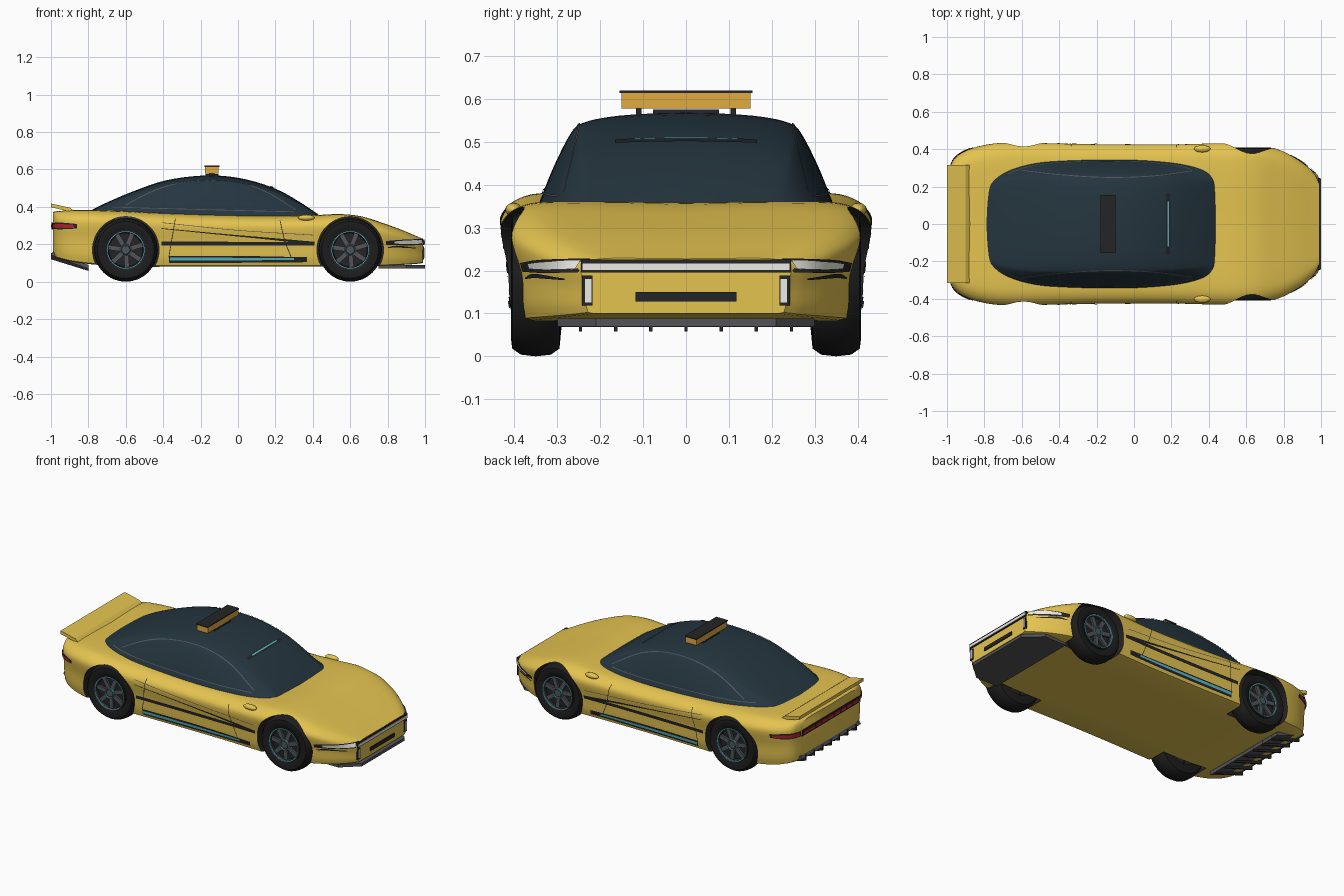
import bpy, bmesh
from math import sin, cos, pi, radians
from mathutils import Vector, Matrix
from mathutils.bvhtree import BVHTree

if "Cube" in bpy.data.objects:
    bpy.data.objects.remove(bpy.data.objects["Cube"])

def mat(name, r, g, b):
    m = bpy.data.materials.new(name)
    m.diffuse_color = (r, g, b, 1)
    m.use_nodes = True
    m.node_tree.nodes["Principled BSDF"].inputs["Base Color"].default_value = m.diffuse_color
    return m

YELLOW, GLASS = mat("yellow_paint", .78, .55, .08), mat("dark_glass", .018, .036, .05)
BLACK, TYRE = mat("black_trim", .018, .018, .02), mat("rubber", .012, .012, .012)
GREY, CYAN = mat("grey_metal", .09, .09, .1), mat("cyan_light", .1, .5, .6)
WHITE, RED = mat("white_light", .85, .85, .8), mat("red_light", .45, .02, .03)
ORANGE = mat("orange_light", .75, .4, .05)

def finish(name, bm, m, mirror=False, smooth=40):
    bmesh.ops.recalc_face_normals(bm, faces=bm.faces)
    me = bpy.data.meshes.new(name)
    bm.to_mesh(me)
    bm.free()
    o = bpy.data.objects.new(name, me)
    bpy.context.collection.objects.link(o)
    me.materials.append(m)
    if smooth:
        shade(o, smooth)
    if mirror:
        md = o.modifiers.new("mirror", 'MIRROR')
        md.use_axis = (False, True, False)
    return o

def shade(o, angle):
    bpy.ops.object.select_all(action='DESELECT')
    o.select_set(True)
    bpy.context.view_layer.objects.active = o
    bpy.ops.object.shade_smooth_by_angle(angle=radians(angle))

def spline(pts, n):
    """Catmull-Rom through tuples of any size."""
    P = [Vector(p) for p in pts]
    out = []
    for i in range(len(P) - 1):
        b, c = P[i], P[i + 1]
        a = P[i - 1] if i else b * 2 - c
        d = P[i + 2] if i + 2 < len(P) else c * 2 - b
        for k in range(n):
            t = k / n
            out.append(.5 * (2 * b + (c - a) * t + (2 * a - 5 * b + 4 * c - d) * t * t
                             + (3 * b - a - 3 * c + d) * t ** 3))
    return out + [P[-1]]

def loft(stations, section, n=5):
    """Skin of half sections (y share, z share), stations are (x, width, top, bottom)."""
    bm, rings = bmesh.new(), []
    for x, w, zt, zb in spline(stations, n):
        half = [(w * y, zb + (zt - zb) * z) for y, z in section]
        ring = half + [(-y, z) for y, z in reversed(half[1:-1])]
        rings.append([bm.verts.new((x, y, z)) for y, z in ring])
    for a, b in zip(rings, rings[1:]):
        for i in range(len(a)):
            j = (i + 1) % len(a)
            bm.faces.new((a[i], a[j], b[j], b[i]))
    bm.faces.new(rings[0])
    bm.faces.new(rings[-1])
    return bm

def boxes(name, items, m, mirror=False):
    """items: (centre, size, pitch about y)"""
    bm = bmesh.new()
    for c, s, *r in items:
        M = Matrix.Translation(c) @ Matrix.Rotation(r[0] if r else 0, 4, 'Y') @ Matrix.Diagonal((*s, 1))
        bmesh.ops.create_cube(bm, size=1, matrix=M)
    return finish(name, bm, m, mirror, 0)

def prism(name, pts, depth, m):
    """Extrude an outline of 3D points."""
    bm = bmesh.new()
    f = bm.faces.new([bm.verts.new(p) for p in pts])
    g = bmesh.ops.extrude_face_region(bm, geom=[f])['geom']
    bmesh.ops.translate(bm, vec=depth, verts=[v for v in g if isinstance(v, bmesh.types.BMVert)])
    return finish(name, bm, m, False, 0)

def lathe(name, prof, cx, m, seg=40, closed=False):
    """Revolve (radius, y) about a wheel axle."""
    bm, rings = bmesh.new(), []
    for i in range(seg):
        a = 2 * pi * i / seg
        rings.append([bm.verts.new((cx + r * cos(a), y, .17 + r * sin(a))) for r, y in prof])
    for i in range(seg):
        a, b = rings[i], rings[(i + 1) % seg]
        for k in range(len(prof) - (not closed)):
            j = (k + 1) % len(prof)
            bm.faces.new((a[k], a[j], b[j], b[k]))
    bmesh.ops.remove_doubles(bm, verts=bm.verts, dist=1e-5)
    return finish(name, bm, m, True)

def ribbon(name, tree, path, m, axis='y', lift=.003, n=6):
    """Trim strip laid on a surface; path holds (u, v, half width)."""
    P = spline(path, n)
    bm, prev = bmesh.new(), None
    for i, (u, v, h) in enumerate(P):
        t = (P[min(i + 1, len(P) - 1)] - P[max(i - 1, 0)]).to_2d().normalized()
        row = []
        for s in (1, -1):
            a, b = u - t.y * h * s, v + t.x * h * s
            o, d = ((a, 2, b), (0, -1, 0)) if axis == 'y' else ((a, b, 2), (0, 0, -1))
            hit, nrm, _, _ = tree.ray_cast(Vector(o), Vector(d))
            if hit:
                row.append(bm.verts.new(hit + nrm * lift))
        if len(row) < 2:
            prev = None
            continue
        if prev:
            bm.faces.new((prev[0], prev[1], row[1], row[0]))
        prev = row
    return finish(name, bm, m, True)

# Body shell
sec = [(0, 0), (.5, 0), (.88, 0)] + [tuple(p) for p in spline(
    [(.93, .02), (.955, .18), (.965, .45), (1, .74), (.975, .86), (.9, .945), (.78, .985), (.5, .99), (0, .98)], 3)]
body_bm = loft([(-.99, .28, .375, .145), (-.96, .35, .38, .125), (-.88, .40, .385, .105), (-.75, .43, .385, .09),
                (-.6, .435, .38, .08), (-.4, .43, .37, .08), (-.1, .425, .36, .08), (.2, .425, .355, .08),
                (.4, .43, .358, .08), (.54, .432, .364, .08), (.66, .425, .352, .08), (.78, .395, .314, .085),
                (.88, .342, .277, .09), (.95, .287, .247, .095), (.99, .245, .23, .1)], sec)
bmesh.ops.recalc_face_normals(body_bm, faces=body_bm.faces)
body_tree = BVHTree.FromBMesh(body_bm)
body = finish("body", body_bm, YELLOW, smooth=0)

# Wheel arches
for cx in (-.6, .6):
    for s in (-1, 1):
        bm = bmesh.new()
        bmesh.ops.create_cone(bm, cap_ends=True, segments=48, radius1=.178, radius2=.178, depth=.3,
                              matrix=Matrix.Translation((cx, s * .425, .17)) @ Matrix.Rotation(pi / 2, 4, 'X'))
        cutter = finish("arch_cutter", bm, BLACK, smooth=0)
        cutter.hide_render = True
        md = body.modifiers.new("arch", 'BOOLEAN')
        md.operation, md.solver, md.object, md.material_mode = 'DIFFERENCE', 'EXACT', cutter, 'TRANSFER'
        bpy.context.view_layer.objects.active = body
        bpy.ops.object.modifier_apply(modifier="arch")
        bpy.data.objects.remove(cutter)
shade(body, 35)

# Glass canopy
csec = [(0, 0)] + [tuple(p) for p in spline(
    [(1, 0), (.88, .45), (.76, .8), (.68, .9), (.5, .96), (.25, .99), (0, 1)], 4)]
glass_bm = loft([(-.8, .265, .374, .33), (-.7, .315, .424, .33), (-.55, .345, .487, .33), (-.38, .352, .543, .33),
                 (-.17, .353, .568, .33), (.02, .35, .552, .33), (.2, .338, .497, .33), (.34, .32, .42, .33),
                 (.45, .30, .345, .33)], csec)
bmesh.ops.recalc_face_normals(glass_bm, faces=glass_bm.faces)
glass_tree = BVHTree.FromBMesh(glass_bm)
finish("canopy", glass_bm, GLASS)
ribbon("window_arch_line", glass_tree, [(-.6, .285, .002), (-.4, .262, .002), (-.15, .248, .002), (.1, .255, .002),
                                        (.31, .282, .002)], GREY, 'z')
ribbon("window_base_line", glass_tree, [(-.67, .397, .002), (-.2, .385, .002), (.3, .372, .002)], GREY)

# Wheels
for nm, cx in (("rear", -.6), ("front", .6)):
    lathe(nm + "_tyre", [(.1, .395), (.13, .408), (.152, .405), (.166, .385), (.17, .35), (.166, .315),
                         (.152, .295), (.1, .29)], cx, TYRE, 32, True)
    lathe(nm + "_rim", [(0, .385), (.09, .385), (.095, .402), (.108, .406), (.108, .39)], cx, BLACK)
    lathe(nm + "_hub", [(0, .404), (.022, .404), (.028, .385)], cx, GREY, 20)
    for r in (.028, .095):
        lathe(nm + "_glow_ring", [(r, .40), (r, .408), (r + .005, .408), (r + .005, .40)], cx, CYAN)
    boxes(nm + "_spokes", [((cx + .06 * cos(a), .391, .17 + .06 * sin(a)), (.072, .012, .026), -a)
                           for a in (2 * pi * i / 7 + .3 for i in range(7))], GREY, True)

# Side trim
ribbon("side_stripe", body_tree, [(-.41, .205, .010), (0, .204, .010), (.41, .204, .009)], BLACK)
ribbon("side_crease", body_tree, [(-.41, .285, .002), (-.1, .255, .003), (.15, .232, .005), (.41, .206, .008)], BLACK)
ribbon("belt_crease", body_tree, [(-.41, .315, .0015), (0, .275, .0015), (.4, .25, .0015)], GREY)
ribbon("rear_door_line", body_tree, [(-.335, .335, .002), (-.355, .22, .002), (-.37, .13, .002)], BLACK)
ribbon("front_door_line", body_tree, [(.225, .325, .002), (.25, .22, .002), (.285, .13, .002)], BLACK)
ribbon("sill_trim", body_tree, [(-.37, .12, .018), (0, .12, .018), (.37, .118, .013)], BLACK)
ribbon("sill_light", body_tree, [(-.365, .122, .008), (0, .122, .007), (.3, .122, .005)], CYAN, lift=.006)

# Mirrors
bm = bmesh.new()
bmesh.ops.create_uvsphere(bm, u_segments=20, v_segments=12, radius=1,
                          matrix=Matrix.Translation((.365, .402, .342)) @ Matrix.Diagonal((.044, .019, .016, 1)))
finish("door_mirror", bm, YELLOW, True)

# Head lights and nose
ribbon("headlight_frame", body_tree, [(.79, .208, .010), (.88, .21, .015), (.985, .211, .015)], BLACK)
ribbon("headlight", body_tree, [(.835, .211, .006), (.9, .212, .009), (.98, .212, .009)], WHITE, lift=.006)
ribbon("nose_slash", body_tree, [(.8, .182, .002), (.85, .188, .005), (.95, .18, .002)], BLACK)
boxes("nose_bar_frame", [((.990, 0, .211), (.012, .49, .03))], BLACK)
boxes("nose_bar", [((.993, 0, .209), (.012, .482, .015))], WHITE)
boxes("fog_light_frame", [((.990, .23, .153), (.008, .024, .07))], BLACK, True)
boxes("fog_light", [((.992, .228, .153), (.01, .015, .054))], WHITE, True)
boxes("nose_grille", [((.990, 0, .139), (.012, .236, .022))], BLACK)
prism("front_splitter", [(.75, -.30, .07), (.9, -.30, .07), (1, -.21, .07), (1, .21, .07), (.9, .30, .07),
                         (.75, .30, .07)], (0, 0, .018), GREY)

# Tail lights, spoiler and diffuser
ribbon("tail_light_frame", body_tree, [(-.988, .298, .017), (-.93, .298, .017), (-.86, .297, .012)], BLACK)
ribbon("tail_light_side", body_tree, [(-.985, .298, .010), (-.93, .298, .010), (-.875, .297, .008)], RED, lift=.006)
boxes("tail_bar_frame", [((-.990, 0, .298), (.012, .55, .036))], BLACK)
boxes("tail_bar", [((-.993, -.24 + .06 * i, .298), (.012, .052, .018)) for i in range(9)], RED)
prism("spoiler", [(-1, -.315, .418), (-1, -.315, .398), (-.86, -.315, .366), (-.9, -.315, .396)],
      (0, .63, 0), YELLOW)
prism("diffuser", [(-.8, -.29, .068), (-.8, -.29, .09), (-.99, -.29, .16), (-1, -.29, .142)], (0, .58, 0), GREY)
for i in range(-3, 4):
    prism("diffuser_fin", [(-.8, i * .082 - .004, .058), (-.8, i * .082 - .004, .085), (-1, i * .082 - .004, .155),
                           (-1, i * .082 - .004, .12)], (0, .008, 0), BLACK)

# Roof sign and windscreen light bar
boxes("roof_sign_base", [((-.14, 0, .567), (.07, .155, .016)), ((-.14, .11, .566), (.03, .012, .03)),
                         ((-.14, -.11, .566), (.03, .012, .03))], BLACK)
boxes("roof_sign", [((-.14, 0, .596), (.074, .3, .037))], ORANGE)
boxes("roof_sign_cap", [((-.14, 0, .617), (.08, .31, .006))], BLACK)
ribbon("screen_bar", glass_tree, [(.183, 0, .012), (.182, .08, .012), (.18, .165, .010)], BLACK, 'z')
ribbon("screen_light", glass_tree, [(.182, 0, .004), (.181, .06, .004), (.18, .12, .004)], CYAN, 'z', .006)
